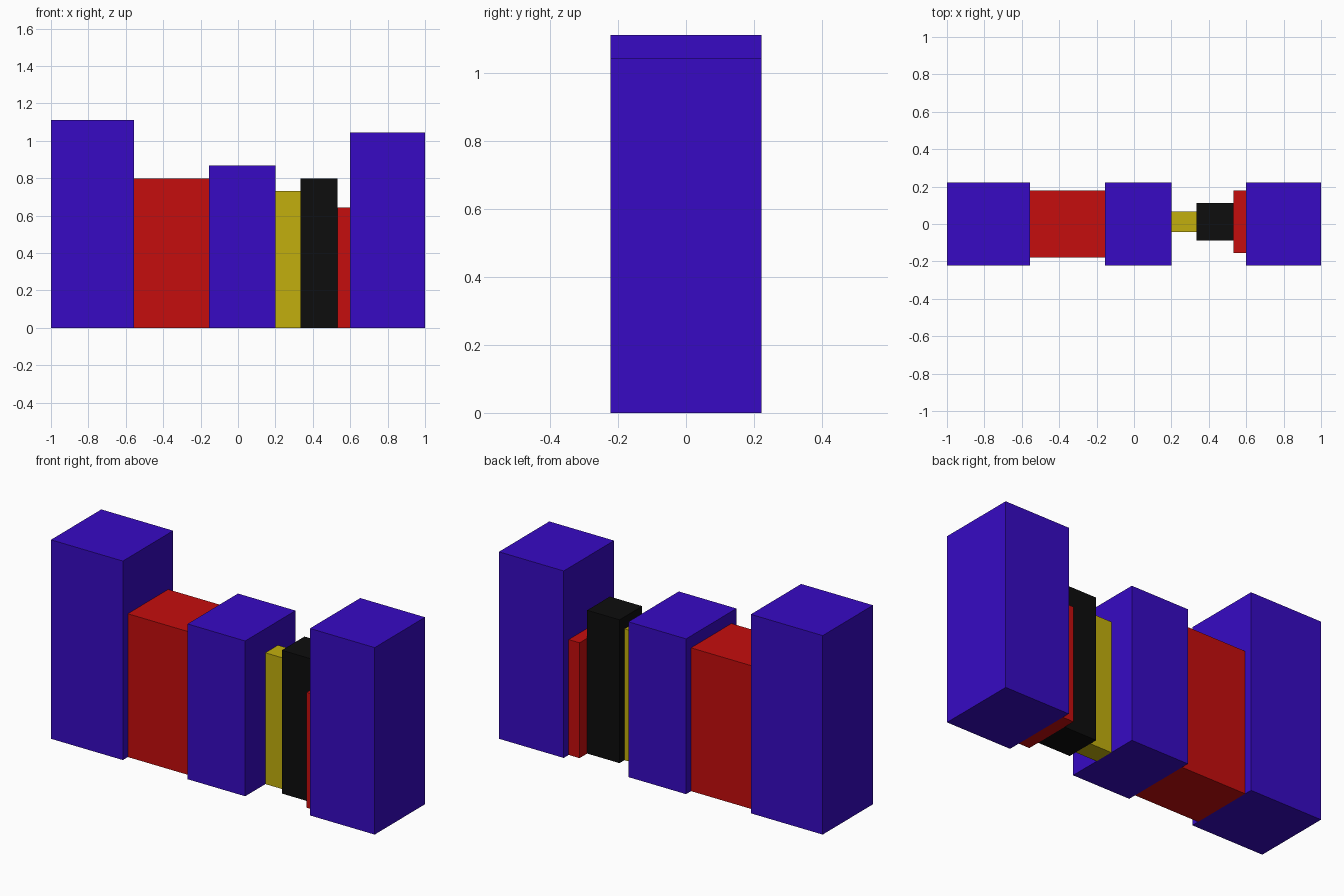
import bpy

cube = bpy.data.objects.get("Cube")
if cube:
    bpy.data.objects.remove(cube, do_unlink=True)


def make_material(name, rgb):
    mat = bpy.data.materials.new(name)
    mat.use_nodes = True
    color = (*rgb, 1.0)
    mat.diffuse_color = color
    mat.node_tree.nodes["Principled BSDF"].inputs["Base Color"].default_value = color
    return mat


purple = make_material("purple", (0.038, 0.003, 0.55))
red = make_material("red", (0.56, 0.004, 0.004))
yellow = make_material("yellow", (0.54, 0.43, 0.004))
black = make_material("black", (0.004, 0.004, 0.004))


def block(name, mat, x0, x1, y0, y1, height):
    """Box standing on the ground between the given limits."""
    bpy.ops.mesh.primitive_cube_add(
        size=1, location=((x0 + x1) / 2, (y0 + y1) / 2, height / 2))
    obj = bpy.context.object
    obj.name = name
    obj.scale = (x1 - x0, y1 - y0, height)
    bpy.ops.object.transform_apply(location=False, rotation=False, scale=True)
    obj.data.materials.append(mat)


# Three purple towers
block("right_tower", purple, -1.0, -0.556, -0.222, 0.222, 1.111)
block("middle_tower", purple, -0.156, 0.2, -0.222, 0.222, 0.867)
block("left_tower", purple, 0.6, 1.0, -0.222, 0.222, 1.044)

# Walls linking the towers
block("wide_red_wall", red, -0.556, -0.156, -0.178, 0.178, 0.8)
block("yellow_wall", yellow, 0.2, 0.333, -0.044, 0.067, 0.733)
block("black_pillar", black, 0.333, 0.533, -0.089, 0.111, 0.8)
block("narrow_red_wall", red, 0.533, 0.6, -0.156, 0.178, 0.644)
